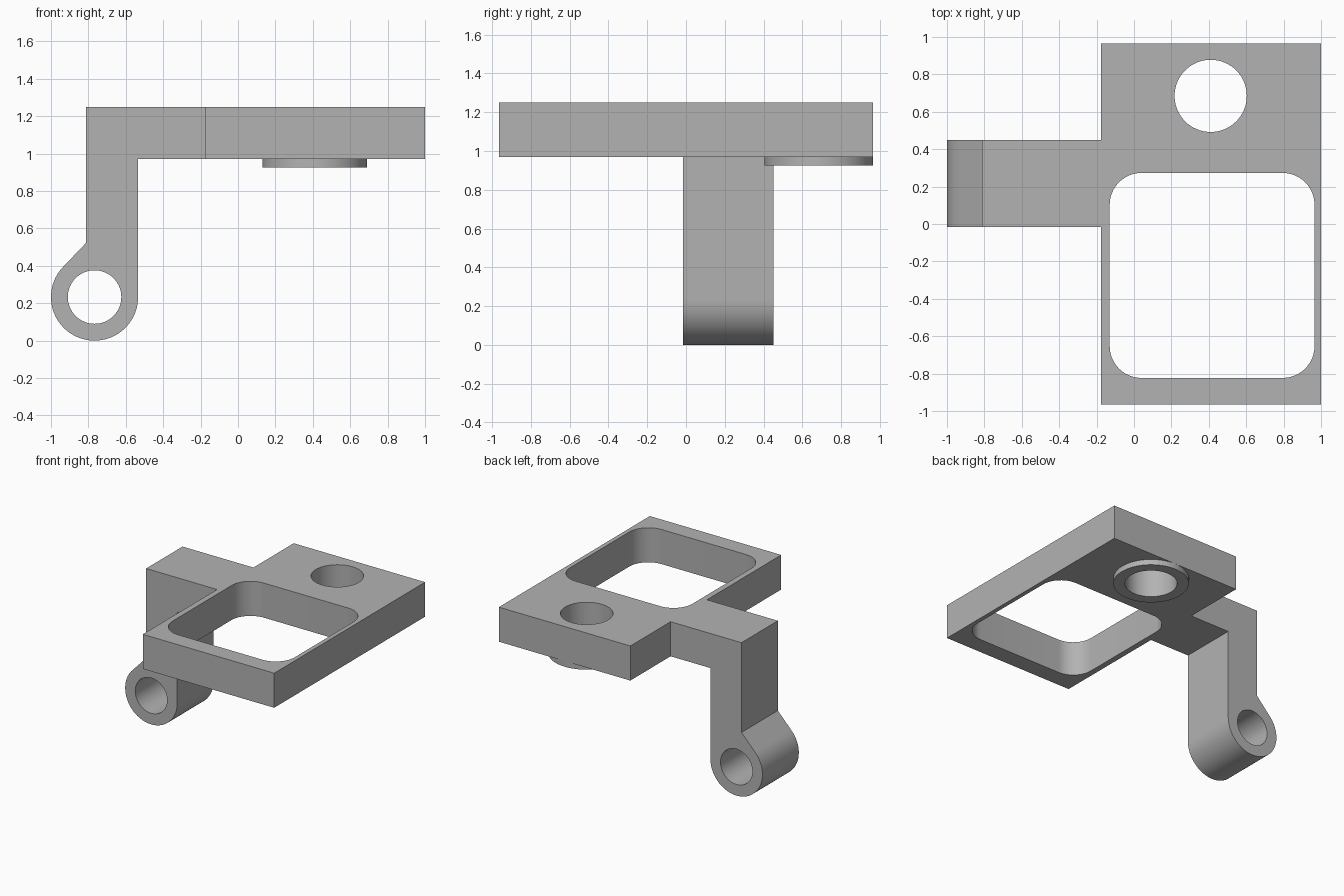
import bpy, bmesh
from math import radians, cos, sin
from mathutils import Vector

cube = bpy.data.objects.get("Cube")
if cube:
    bpy.data.objects.remove(cube)

grey = bpy.data.materials.new("plain grey")
grey.use_nodes = True
colour = (0.45, 0.45, 0.45, 1)
grey.diffuse_color = colour
grey.node_tree.nodes["Principled BSDF"].inputs["Base Color"].default_value = colour


def arc(cx, cy, r, start, end, steps):
    angles = [radians(start + (end - start) * i / steps) for i in range(steps + 1)]
    return [(cx + r * cos(a), cy + r * sin(a)) for a in angles]


def circle(cx, cy, r):
    return arc(cx, cy, r, 0, 360, 64)[:-1]


def rectangle(x0, x1, y0, y1):
    return [(x0, y0), (x1, y0), (x1, y1), (x0, y1)]


def rounded_rectangle(x0, x1, y0, y1, r):
    corners = [(x1 - r, y1 - r), (x0 + r, y1 - r), (x0 + r, y0 + r), (x1 - r, y0 + r)]
    return [p for i, c in enumerate(corners) for p in arc(*c, r, 90 * i, 90 * i + 90, 12)]


def extrude_profile(name, loops, place, depth):
    """Fill an outline with holes, then extrude it into a solid."""
    bm = bmesh.new()
    edges = []
    for loop in loops:
        verts = [bm.verts.new(place(*p)) for p in loop]
        edges += [bm.edges.new((v, verts[i - 1])) for i, v in enumerate(verts)]
    bmesh.ops.triangle_fill(bm, edges=edges, use_beauty=True)
    solid = bmesh.ops.extrude_face_region(bm, geom=bm.faces[:], use_keep_orig=True)
    moved = [g for g in solid["geom"] if isinstance(g, bmesh.types.BMVert)]
    bmesh.ops.translate(bm, verts=moved, vec=Vector(depth))
    bmesh.ops.recalc_face_normals(bm, faces=bm.faces[:])
    mesh = bpy.data.meshes.new(name)
    bm.to_mesh(mesh)
    bm.free()
    mesh.materials.append(grey)
    obj = bpy.data.objects.new(name, mesh)
    bpy.context.collection.objects.link(obj)
    bpy.ops.object.select_all(action="DESELECT")
    obj.select_set(True)
    bpy.context.view_layer.objects.active = obj
    bpy.ops.object.shade_smooth_by_angle(angle=radians(30))


plate_bottom, plate_top = 0.97, 1.25
boss_bottom = 0.925
bore = circle(0.41, 0.685, 0.193)

# Flat plate with a rounded window and a round hole
extrude_profile(
    "plate",
    [rectangle(-0.177, 1, -0.965, 0.965),
     rounded_rectangle(-0.13, 0.965, -0.823, 0.273, 0.17), bore],
    lambda x, y: (x, y, plate_bottom), (0, 0, plate_top - plate_bottom))

# Shallow ring under the round hole
extrude_profile(
    "boss_ring", [circle(0.41, 0.685, 0.28), bore],
    lambda x, y: (x, y, boss_bottom), (0, 0, plate_bottom - boss_bottom))

# Bent arm that ends in a pivot eye
eye_x, eye_z, eye_r = -0.767, 0.233, 0.233
arm = [(-0.177, plate_bottom), (-0.177, plate_top), (-0.812, plate_top), (-0.812, 0.523)]
arm += arc(eye_x, eye_z, eye_r, 135, 360, 48) + [(eye_x + eye_r, plate_bottom)]
extrude_profile(
    "pivot_arm", [arm, circle(eye_x, eye_z, 0.143)],
    lambda x, z: (x, -0.015, z), (0, 0.465, 0))
